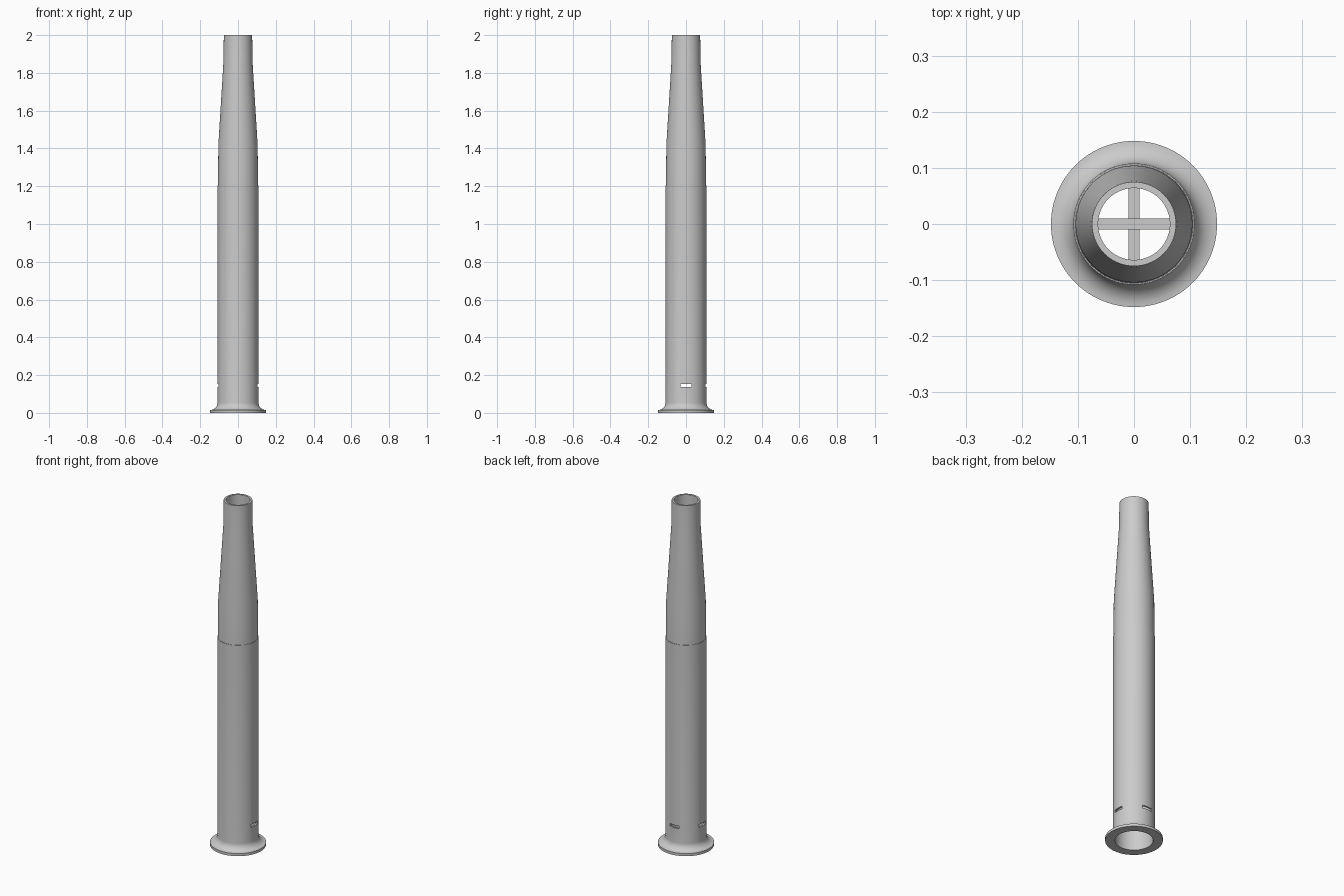
import bpy
import bmesh
import math

if "Cube" in bpy.data.objects:
    bpy.data.objects.remove(bpy.data.objects["Cube"])

SIDES = 96

grey = bpy.data.materials.new("light grey")
grey.diffuse_color = (0.6, 0.6, 0.6, 1)
grey.use_nodes = True
grey.node_tree.nodes["Principled BSDF"].inputs["Base Color"].default_value = grey.diffuse_color


def lathe(name, profile):
    """Revolve a closed (radius, height) outline around z."""
    bm = bmesh.new()
    rings = []
    for r, z in profile:
        rings.append([bm.verts.new((r * math.cos(2 * math.pi * i / SIDES),
                                    r * math.sin(2 * math.pi * i / SIDES), z))
                      for i in range(SIDES)])
    for a, b in zip(rings, rings[1:] + rings[:1]):
        for i in range(SIDES):
            j = (i + 1) % SIDES
            bm.faces.new((a[i], a[j], b[j], b[i]))
    bmesh.ops.recalc_face_normals(bm, faces=bm.faces)
    return finish(name, bm)


def box(name, size, centre):
    bm = bmesh.new()
    bmesh.ops.create_cube(bm, size=1)
    bmesh.ops.scale(bm, vec=size, verts=bm.verts)
    bmesh.ops.translate(bm, vec=centre, verts=bm.verts)
    return finish(name, bm)


def finish(name, bm):
    mesh = bpy.data.meshes.new(name)
    bm.to_mesh(mesh)
    bm.free()
    mesh.materials.append(grey)
    obj = bpy.data.objects.new(name, mesh)
    bpy.context.collection.objects.link(obj)
    return obj


# Hollow tube: flange, concave fillet, straight body, step, taper, neck, bore
fillet = [(0.148 - 0.040 * math.sin(t), 0.055 - 0.040 * math.cos(t))
          for t in (math.radians(a) for a in range(0, 91, 10))]
outside = [(0.148, 0.0)] + fillet + [
    (0.108, 1.205), (0.106, 1.205), (0.104, 1.42), (0.0775, 1.85), (0.075, 2.0)]
inside = [(0.064, 2.0), (0.066, 1.85), (0.093, 1.42), (0.098, 1.2), (0.098, 0.0)]
tube = lathe("tube", outside + inside)

# Air slots on the two sides and the back
slots = {
    "slot_cutter_right": ((0.06, 0.058, 0.016), (0.105, 0, 0.145)),
    "slot_cutter_left": ((0.06, 0.058, 0.016), (-0.105, 0, 0.145)),
    "slot_cutter_back": ((0.058, 0.06, 0.016), (0, 0.105, 0.145)),
}
for name, (size, centre) in slots.items():
    cutter = box(name, size, centre)
    cutter.hide_render = True
    cutter.hide_set(True)
    cut = tube.modifiers.new(name, 'BOOLEAN')
    cut.operation = 'DIFFERENCE'
    cut.solver = 'EXACT'
    cut.object = cutter

# Smooth shading with sharp rims
bpy.context.view_layer.objects.active = tube
tube.select_set(True)
bpy.ops.object.shade_smooth_by_angle(angle=math.radians(30))

# Crossed bars inside the bore
box("cross_bar_side_to_side", (0.2, 0.02, 0.02), (0, 0, 1.19))
box("cross_bar_front_to_back", (0.02, 0.2, 0.018), (0, 0, 1.188))
